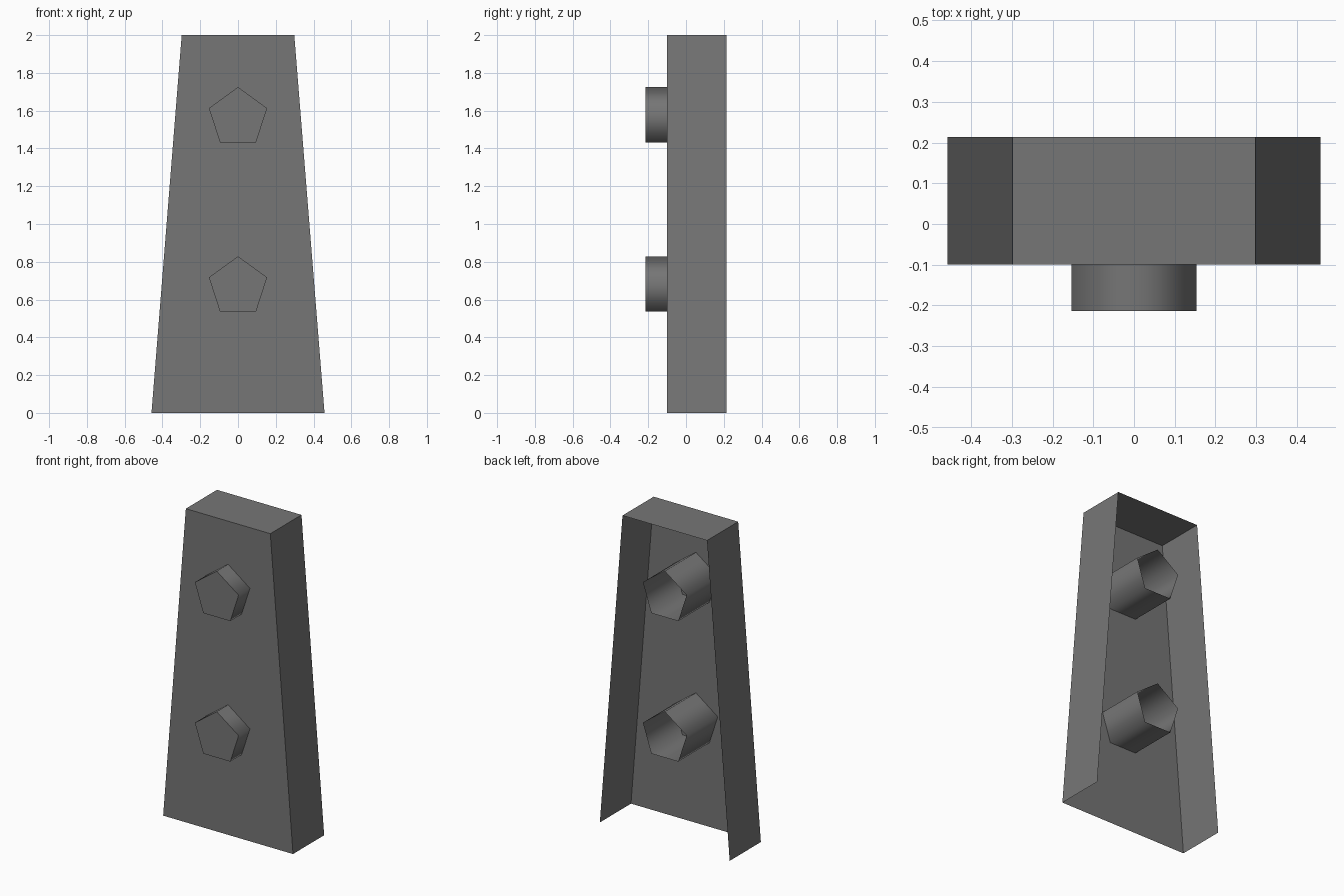
import bpy, bmesh
from math import sin, cos, pi

if "Cube" in bpy.data.objects:
    bpy.data.objects.remove(bpy.data.objects["Cube"])

FRONT, BACK, TIP = -0.10, 0.214, -0.214

# Dark grey for every part
dark_grey = bpy.data.materials.new("dark_grey")
dark_grey.diffuse_color = (0.18, 0.18, 0.18, 1)
dark_grey.use_nodes = True
dark_grey.node_tree.nodes["Principled BSDF"].inputs["Base Color"].default_value = dark_grey.diffuse_color


def make_object(name, bm):
    bmesh.ops.recalc_face_normals(bm, faces=bm.faces)
    mesh = bpy.data.meshes.new(name)
    bm.to_mesh(mesh)
    bm.free()
    mesh.materials.append(dark_grey)
    obj = bpy.data.objects.new(name, mesh)
    bpy.context.collection.objects.link(obj)


def loop(bm, pts, y):
    return [bm.verts.new((x, y, z)) for x, z in pts]


# Tapered shell: front plate, two side walls and top; open back and bottom
bm = bmesh.new()
outline = [(-0.458, 0), (-0.298, 2), (0.298, 2), (0.458, 0)]
front, back = loop(bm, outline, FRONT), loop(bm, outline, BACK)
bm.faces.new(front)
for i in range(3):
    bm.faces.new((front[i], front[i + 1], back[i + 1], back[i]))
make_object("tapered_shell", bm)


# Five-sided hollow peg, capped at the front tip and open at the back
def peg(name, zc, r=0.162):
    bm = bmesh.new()
    pts = [(r * sin(2 * pi * i / 5), zc + r * cos(2 * pi * i / 5)) for i in range(5)]
    tip, rear = loop(bm, pts, TIP), loop(bm, pts, BACK)
    cap = bm.faces.new(tip)
    for i in range(5):
        j = (i + 1) % 5
        side = bm.faces.new((tip[i], tip[j], rear[j], rear[i]))
        side.smooth = True
    for e in cap.edges:
        e.smooth = False
    make_object(name, bm)


peg("upper_peg", 1.563)
peg("lower_peg", 0.667)
